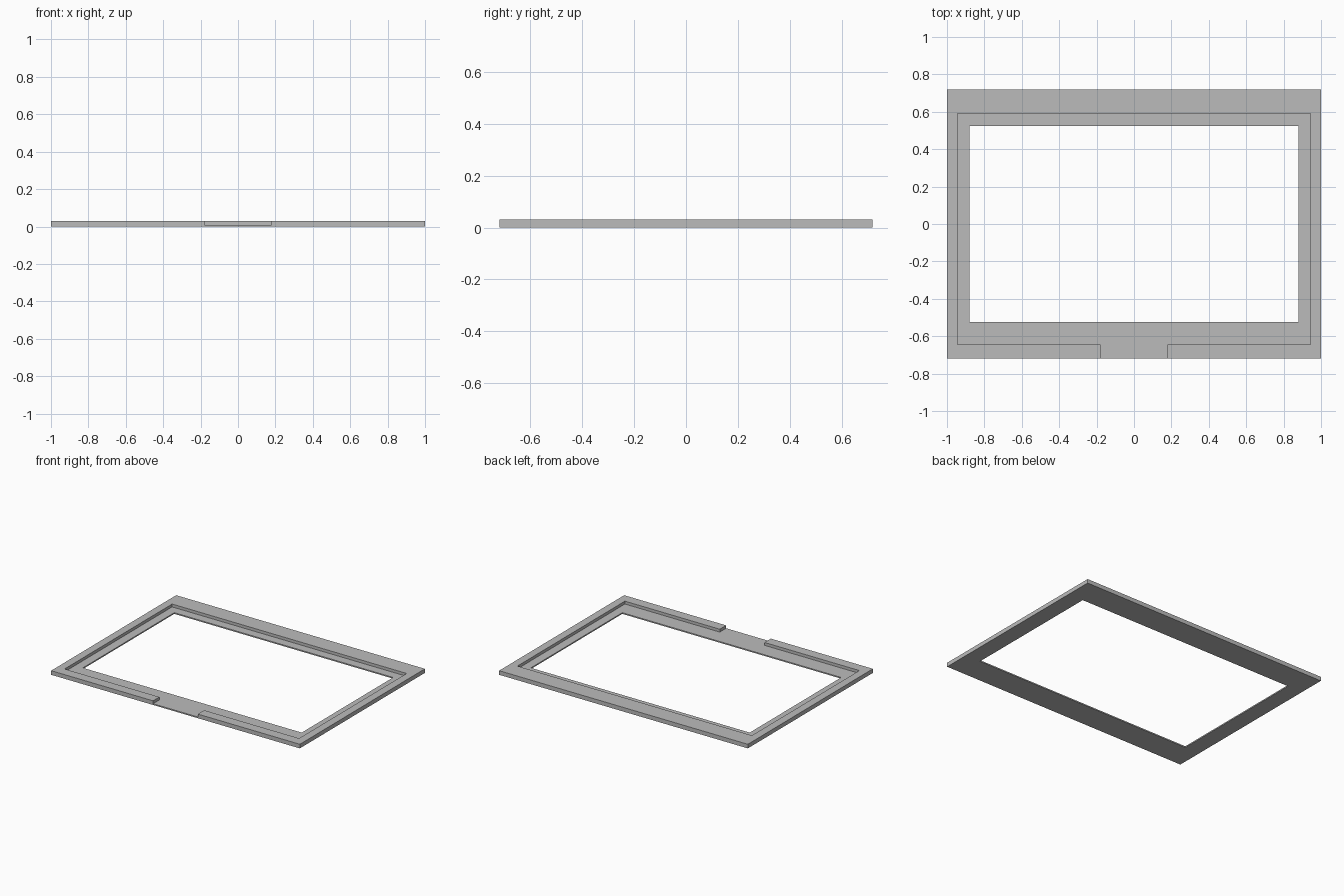
import bpy
import bmesh

if "Cube" in bpy.data.objects:
    bpy.data.objects.remove(bpy.data.objects["Cube"], do_unlink=True)

HALF_X, HALF_Y, HEIGHT = 1.0, 0.718, 0.03
HOLE_X, HOLE_Y = 0.88, 0.525
STEP_X, STEP_BACK, STEP_FRONT = 0.943, 0.59, -0.645
NOTCH_X, LEDGE_Z = 0.18, 0.009

grey = bpy.data.materials.new("plain grey")
grey.use_nodes = True
colour = (0.5, 0.5, 0.5, 1.0)
grey.diffuse_color = colour
grey.node_tree.nodes["Principled BSDF"].inputs["Base Color"].default_value = colour


def prism(name, outline, z0, z1):
    """Extrude a flat outline from z0 up to z1."""
    bm = bmesh.new()
    face = bm.faces.new([bm.verts.new((x, y, z0)) for x, y in outline])
    top = bmesh.ops.extrude_face_region(bm, geom=[face])["geom"]
    verts = [v for v in top if isinstance(v, bmesh.types.BMVert)]
    bmesh.ops.translate(bm, verts=verts, vec=(0, 0, z1 - z0))
    bmesh.ops.recalc_face_normals(bm, faces=bm.faces)
    mesh = bpy.data.meshes.new(name)
    bm.to_mesh(mesh)
    bm.free()
    mesh.materials.append(grey)
    obj = bpy.data.objects.new(name, mesh)
    bpy.context.collection.objects.link(obj)
    return obj


def rectangle(x, y):
    return [(-x, -y), (x, -y), (x, y), (-x, y)]


def cut(target, cutter):
    """Subtract the cutter, apply the result and discard the cutter."""
    mod = target.modifiers.new("cut", 'BOOLEAN')
    mod.operation = 'DIFFERENCE'
    mod.solver = 'EXACT'
    mod.object = cutter
    bpy.context.view_layer.objects.active = target
    bpy.ops.object.modifier_apply(modifier=mod.name)
    bpy.data.objects.remove(cutter, do_unlink=True)


# Rectangular frame blank
frame = prism("frame", rectangle(HALF_X, HALF_Y), 0, HEIGHT)

# Stepped recess, opening through the front edge in a notch
right_half = [(NOTCH_X, -HALF_Y - 0.1), (NOTCH_X, STEP_FRONT),
              (STEP_X, STEP_FRONT), (STEP_X, STEP_BACK)]
left_half = [(-x, y) for x, y in reversed(right_half)]
cut(frame, prism("recess_cutter", right_half + left_half, LEDGE_Z, HEIGHT + 0.1))

# Window opening
cut(frame, prism("opening_cutter", rectangle(HOLE_X, HOLE_Y), -0.1, HEIGHT + 0.2))
